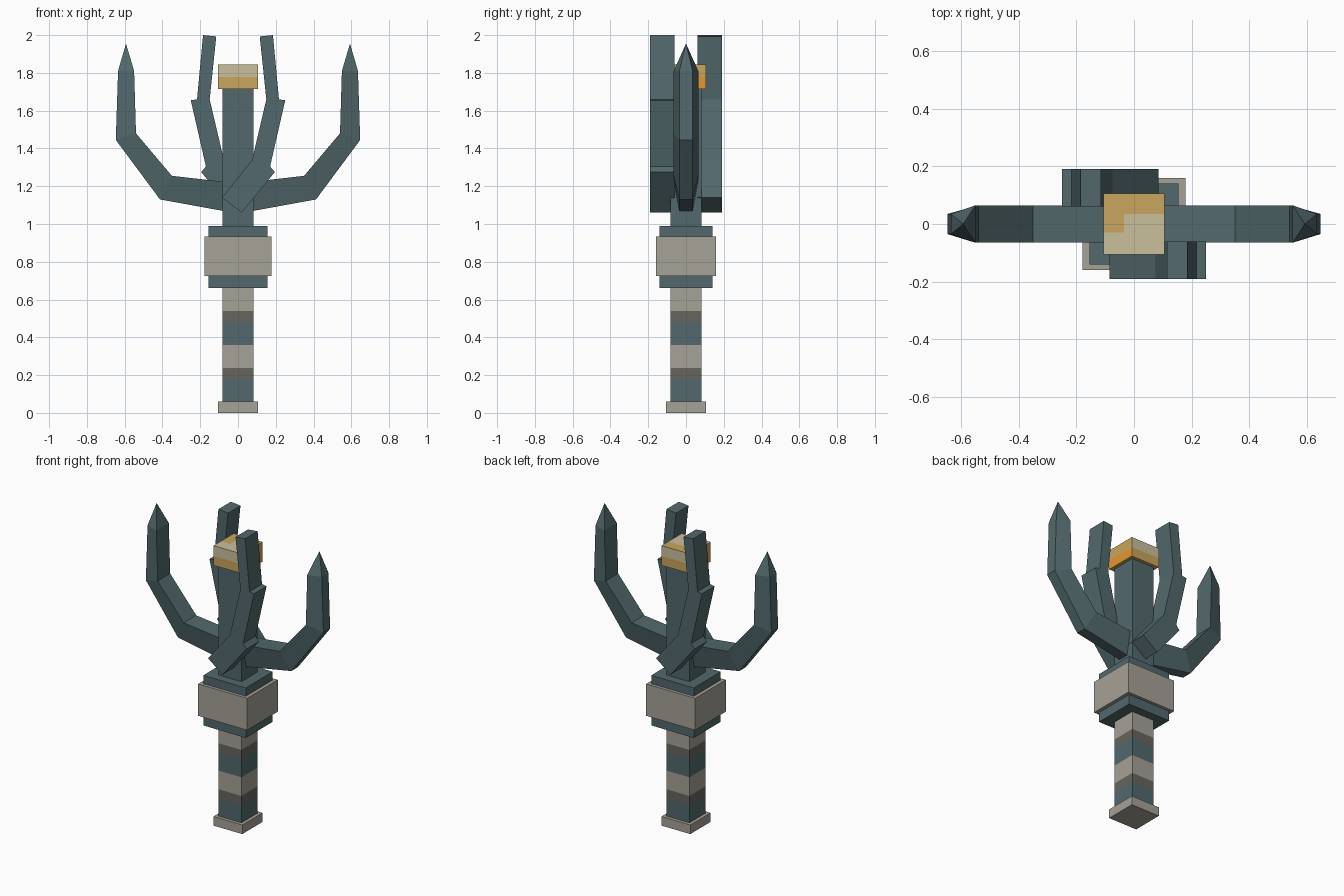
import bpy
import bmesh
from mathutils import Vector

cube = bpy.data.objects.get("Cube")
if cube:
    bpy.data.objects.remove(cube, do_unlink=True)


def material(name, *rgb):
    mat = bpy.data.materials.new(name)
    mat.use_nodes = True
    mat.diffuse_color = (*rgb, 1)
    mat.node_tree.nodes["Principled BSDF"].inputs["Base Color"].default_value = (*rgb, 1)
    return mat


teal = material("dull teal", .085, .14, .15)
stone = material("warm grey", .38, .36, .31)
dark = material("dark grey", .137, .13, .112)
gold = material("gold", .58, .38, .11)
cream = material("cream", .60, .53, .34)
orange = material("orange", .78, .31, .035)


def finish(name, bm, mats, rule=None):
    """Turn a bmesh into an object, colouring faces by an optional rule."""
    bmesh.ops.recalc_face_normals(bm, faces=bm.faces)
    bm.normal_update()
    if rule:
        for f in bm.faces:
            f.material_index = mats.index(rule(f.calc_center_median(), f.normal))
    mesh = bpy.data.meshes.new(name)
    bm.to_mesh(mesh)
    bm.free()
    for m in mats:
        mesh.materials.append(m)
    obj = bpy.data.objects.new(name, mesh)
    bpy.context.collection.objects.link(obj)
    return obj


def box(name, hx, hy, z0, z1, mats, cuts=(), rule=None):
    """Box centred on the axis; cuts are (axis, position) pairs."""
    bm = bmesh.new()
    bmesh.ops.create_cube(bm, size=2)
    for v in bm.verts:
        v.co = Vector((v.co.x * hx, v.co.y * hy, z1 if v.co.z > 0 else z0))
    for axis, pos in cuts:
        normal = Vector((0, 0, 0))
        normal[axis] = 1
        bmesh.ops.bisect_plane(bm, geom=bm.verts[:] + bm.edges[:] + bm.faces[:],
                               plane_co=normal * pos, plane_no=normal)
    return finish(name, bm, mats, rule)


# Handle with painted bands
band_tops = [(.18, teal), (.237, dark), (.36, stone), (.48, teal), (.54, dark), (1, stone)]


def band_rule(c, n):
    return next(m for top, m in band_tops if c.z < top)


box("pommel", .105, .105, 0, .06, [stone])
box("handle", .083, .083, .06, .66, [teal, dark, stone],
    [(2, top) for top, m in band_tops[:-1]], band_rule)

# Collar, guard block and upper shaft
box("collar", .155, .14, .66, .99, [teal])
box("guard_block", .178, .16, .725, .935, [stone])
box("upper_shaft", .083, .083, .99, 1.715, [teal])


# Crown block with two-tone top and lower stripe
def crown_rule(c, n):
    side = abs(n.x) > .5
    if c.z < 1.777:
        return orange if side else gold
    if n.z > .5:
        return cream if c.y < -.03 or (c.x > -.035 and c.y < .035) else gold
    return gold if side else cream


box("crown_block", .105, .105, 1.715, 1.845, [gold, cream, orange],
    [(2, 1.777), (0, -.035), (1, -.03), (1, .035)], crown_rule)

# Side prongs: tapered section, wide inside and narrow outside, with pointed tips
inner = [(0, 1.215), (.35, 1.255), (.54, 1.48), (.55, 1.81)]
outer = [(0, 1.055), (.413, 1.13), (.647, 1.445), (.635, 1.81)]


def side_prong(name, s):
    bm = bmesh.new()
    rings = []
    for (ix, iz), (ox, oz) in zip(inner, outer):
        corners = [(ix, -.065, iz), (ix, .065, iz), (ox, .035, oz), (ox, -.035, oz)]
        rings.append([bm.verts.new((s * x, y, z)) for x, y, z in corners])
    tip = bm.verts.new((s * .593, 0, 1.955))
    bm.faces.new(rings[0])
    for i in range(4):
        j = (i + 1) % 4
        for a, b in zip(rings, rings[1:]):
            bm.faces.new((a[i], a[j], b[j], b[i]))
        bm.faces.new((rings[-1][i], rings[-1][j], tip))
    finish(name, bm, [teal])


# Front and back prongs: stepped flat profile given thickness
profile = [(-.085, 1.14), (.02, 1.06), (.195, 1.275), (.17, 1.305), (.25, 1.655),
           (.217, 1.66), (.185, 2), (.115, 1.993), (.15, 1.66), (.075, 1.34)]


def flat_prong(name, s):
    bm = bmesh.new()
    face = bm.faces.new([bm.verts.new((s * x, -s * .19, z)) for x, z in profile])
    grown = bmesh.ops.extrude_face_region(bm, geom=[face], use_keep_orig=True)
    moved = [g for g in grown["geom"] if isinstance(g, bmesh.types.BMVert)]
    bmesh.ops.translate(bm, verts=moved, vec=(0, s * .13, 0))
    finish(name, bm, [teal])


side_prong("left_prong", 1)
side_prong("right_prong", -1)
flat_prong("front_prong", 1)
flat_prong("back_prong", -1)
